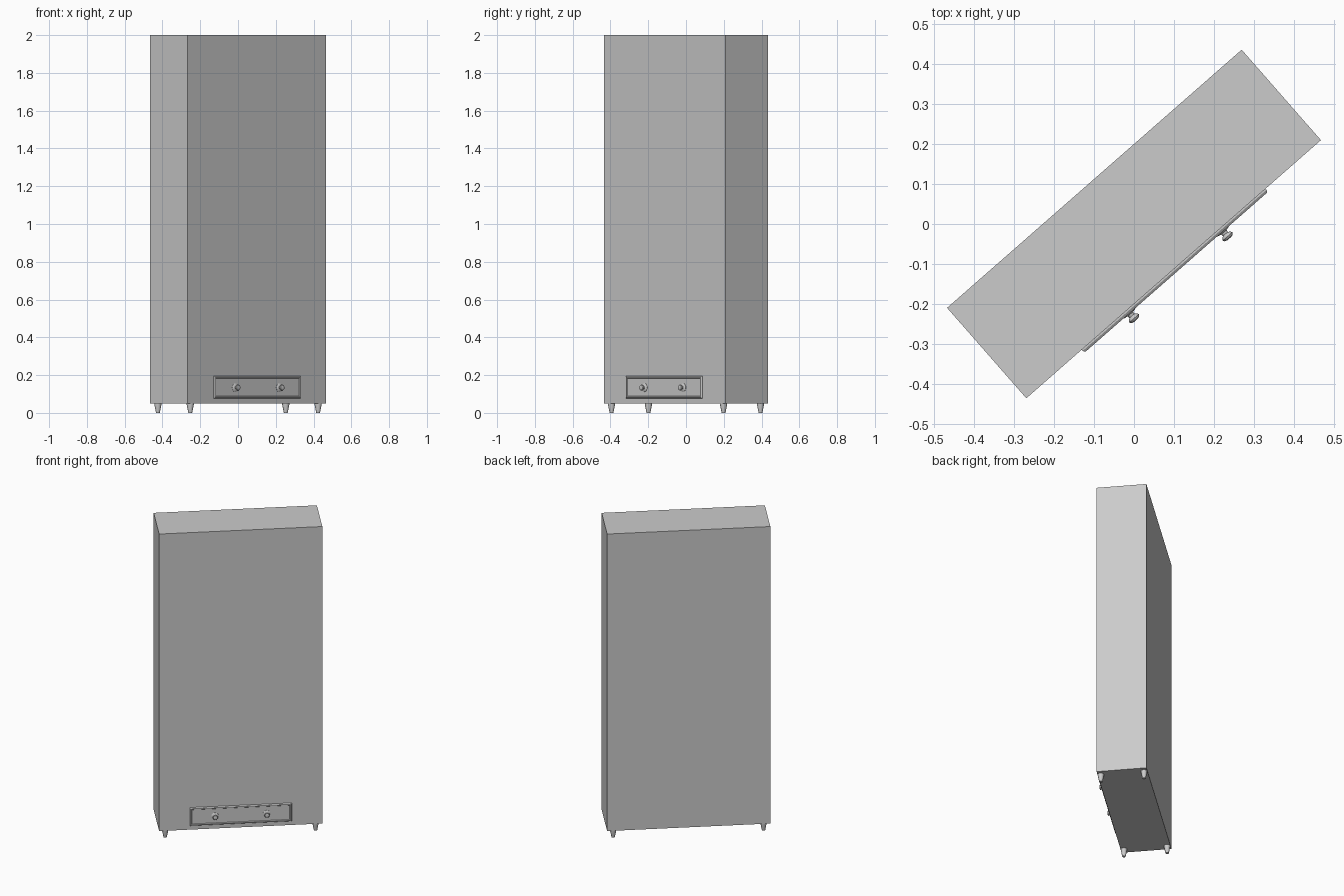
import bpy, bmesh, math
from mathutils import Matrix, Vector

if "Cube" in bpy.data.objects:
    bpy.data.objects.remove(bpy.data.objects["Cube"])

# Everything is modelled square to the axes, then turned by this angle
TURN = Matrix.Rotation(math.radians(41.22), 4, 'Z')
HALF_W, HALF_D = 0.4885, 0.15


def finish(name, bm, place=Matrix(), smooth=False):
    bmesh.ops.recalc_face_normals(bm, faces=bm.faces[:])
    mesh = bpy.data.meshes.new(name)
    bm.to_mesh(mesh)
    bm.free()
    obj = bpy.data.objects.new(name, mesh)
    bpy.context.collection.objects.link(obj)
    obj.matrix_world = TURN @ place
    if smooth:
        bpy.ops.object.select_all(action='DESELECT')
        obj.select_set(True)
        bpy.context.view_layer.objects.active = obj
        bpy.ops.object.shade_smooth_by_angle(angle=math.radians(35))
    return obj


def box(lo, hi):
    bm = bmesh.new()
    lo, hi = Vector(lo), Vector(hi)
    mid, size = (lo + hi) / 2, hi - lo
    bmesh.ops.create_cube(bm, size=1,
                          matrix=Matrix.Translation(mid) @ Matrix.Diagonal((*size, 1)))
    return bm


def lathe(profile, sides):
    # Closed turned shape from (radius, height) pairs
    bm = bmesh.new()
    rings = [[bm.verts.new((r * math.cos(2 * math.pi * i / sides),
                            r * math.sin(2 * math.pi * i / sides), z))
              for i in range(sides)] for r, z in profile]
    for a, b in zip(rings, rings[1:]):
        for i in range(sides):
            j = (i + 1) % sides
            bm.faces.new((a[i], a[j], b[j], b[i]))
    bm.faces.new(rings[0])
    bm.faces.new(rings[-1])
    return bm


# Cabinet body
finish("cabinet_body", box((-HALF_W, -HALF_D, 0.05), (HALF_W, HALF_D, 2.0)))

# Drawer front: chamfered border around a slightly sunken field
bm = box((-0.305, -0.154, 0.077), (0.305, -0.148, 0.195))
front = min(bm.faces, key=lambda f: f.calc_center_median().y)
for inset, step in ((0.004, 0.006), (0.006, 0.0), (0.003, -0.004)):
    bmesh.ops.inset_region(bm, faces=[front], thickness=inset, use_even_offset=True)
    for v in front.verts:
        v.co.y -= step
finish("drawer_front", bm)

# Turned knobs with a back plate, pointing out of the drawer front
knob = [(0.023, 0.0), (0.023, 0.003), (0.018, 0.006), (0.009, 0.008), (0.008, 0.014),
        (0.014, 0.018), (0.016, 0.022), (0.013, 0.027), (0.006, 0.029)]
for side, x in (("left", -0.155), ("right", 0.155)):
    place = Matrix.Translation((x, -0.155, 0.134)) @ Matrix.Rotation(math.pi / 2, 4, 'X')
    finish(side + "_knob", lathe(knob, 12), place, True)

# Four tapered feet
foot = [(0.010, 0.0), (0.019, 0.045), (0.019, 0.051)]
for row, y in (("front", -0.13), ("back", 0.13)):
    for side, x in (("left", -0.45), ("right", 0.45)):
        finish(f"{row}_{side}_foot", lathe(foot, 16), Matrix.Translation((x, y, 0)), True)
